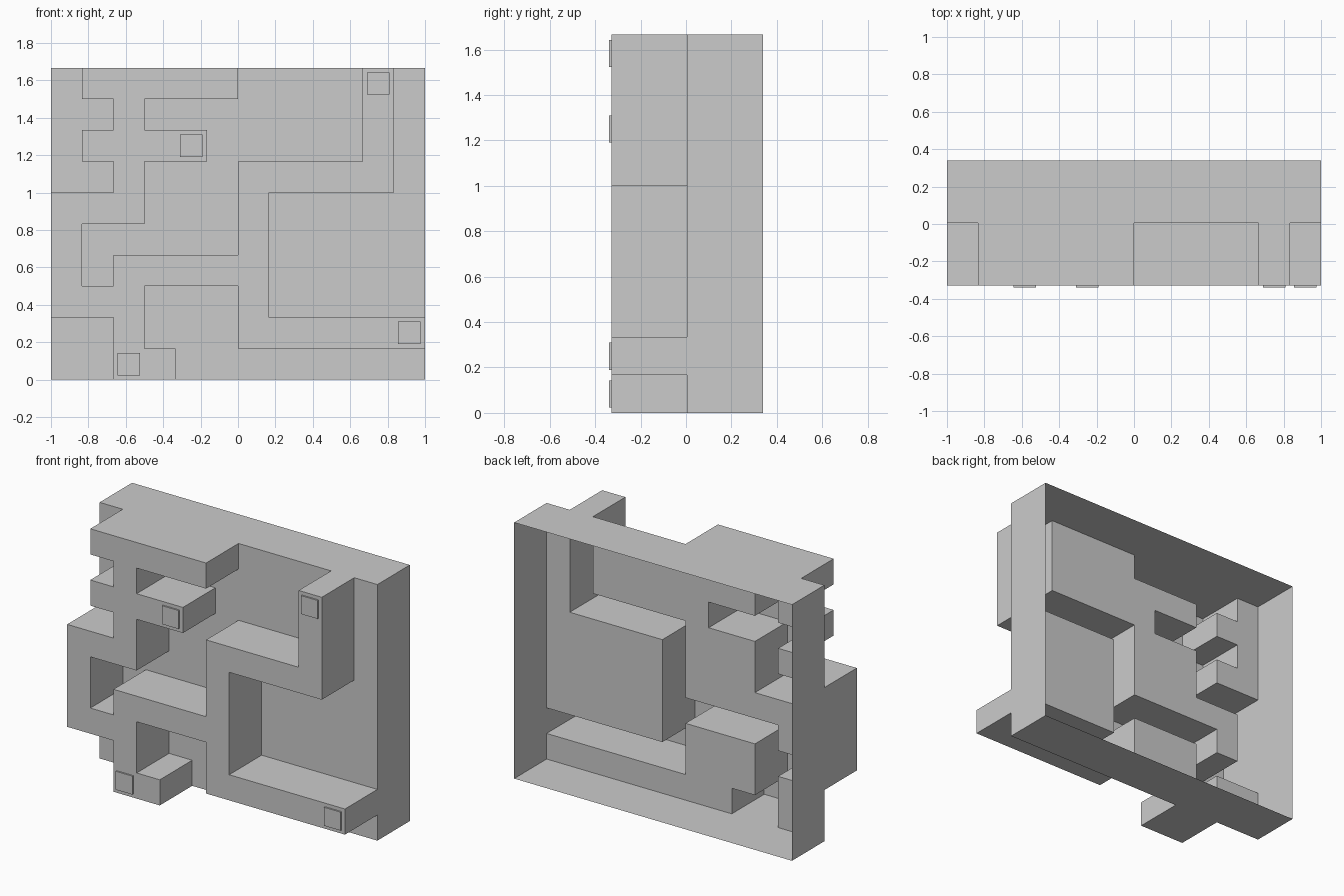
import bpy, bmesh
from mathutils import Matrix

if "Cube" in bpy.data.objects:
    bpy.data.objects.remove(bpy.data.objects["Cube"])

C = 1 / 6                                # grid cell size
LEVEL_Y = [0.3385, 0.0052, -0.3285]      # open rear rim, recessed floor, raised track
PAD_Y = -0.3385                          # front of the end pads

# '#' marks raised track cells, seen from the front, top row first
PATTERN = [
    ".#####....#.",
    "..#.......#.",
    ".####.....#.",
    "..#...#####.",
    "###...#.....",
    "#.....#.....",
    "#.#####.....",
    "###...#.....",
    "..#...######",
    "..##........",
][::-1]
COLS, ROWS = len(PATTERN[0]), len(PATTERN)


def level(i, j):
    if not (0 <= i < COLS and 0 <= j < ROWS):
        return 0
    return 2 if PATTERN[j][i] == "#" else 1


def link(name, bm):
    mesh = bpy.data.meshes.new(name)
    bm.to_mesh(mesh)
    bm.free()
    obj = bpy.data.objects.new(name, mesh)
    bpy.context.scene.collection.objects.link(obj)
    return obj


# Thin stepped sheet, open at the rear
bm = bmesh.new()


def quad(points):
    bm.faces.new([bm.verts.new((-1 + i * C, LEVEL_Y[k], j * C)) for i, k, j in points])


def wall(a, b, la, lb):
    # vertical step between two neighbouring cells, one quad per level
    for k in range(min(la, lb), max(la, lb)):
        quad([(a[0], k, a[1]), (b[0], k, b[1]), (b[0], k + 1, b[1]), (a[0], k + 1, a[1])])


for i in range(COLS + 1):
    for j in range(ROWS + 1):
        h = level(i, j)
        if h:
            quad([(i, h, j), (i + 1, h, j), (i + 1, h, j + 1), (i, h, j + 1)])
        wall((i, j), (i, j + 1), level(i - 1, j), h)
        wall((i, j), (i + 1, j), level(i, j - 1), h)

bmesh.ops.remove_doubles(bm, verts=bm.verts[:], dist=1e-4)
bmesh.ops.recalc_face_normals(bm, faces=bm.faces[:])
front = min(bm.faces, key=lambda f: f.calc_center_median().y)
front.normal_update()
if front.normal.y > 0:
    bmesh.ops.reverse_faces(bm, faces=bm.faces[:])
bmesh.ops.dissolve_limit(bm, angle_limit=0.01, verts=bm.verts[:], edges=bm.edges[:])
link("stepped_panel", bm)

# Small square pads on the track ends
for n, (i, j) in enumerate([(10, 9), (4, 7), (11, 1), (2, 0)]):
    bm = bmesh.new()
    depth = LEVEL_Y[2] - PAD_Y
    centre = (-1 + (i + 0.5) * C, PAD_Y + depth / 2, (j + 0.5) * C)
    bmesh.ops.create_cube(bm, size=1, matrix=Matrix.Translation(centre)
                          @ Matrix.Diagonal((0.12, depth, 0.12, 1)))
    back = max(bm.faces, key=lambda f: f.calc_center_median().y)
    bmesh.ops.delete(bm, geom=[back], context="FACES_ONLY")
    link(f"end_pad_{n + 1}", bm)
